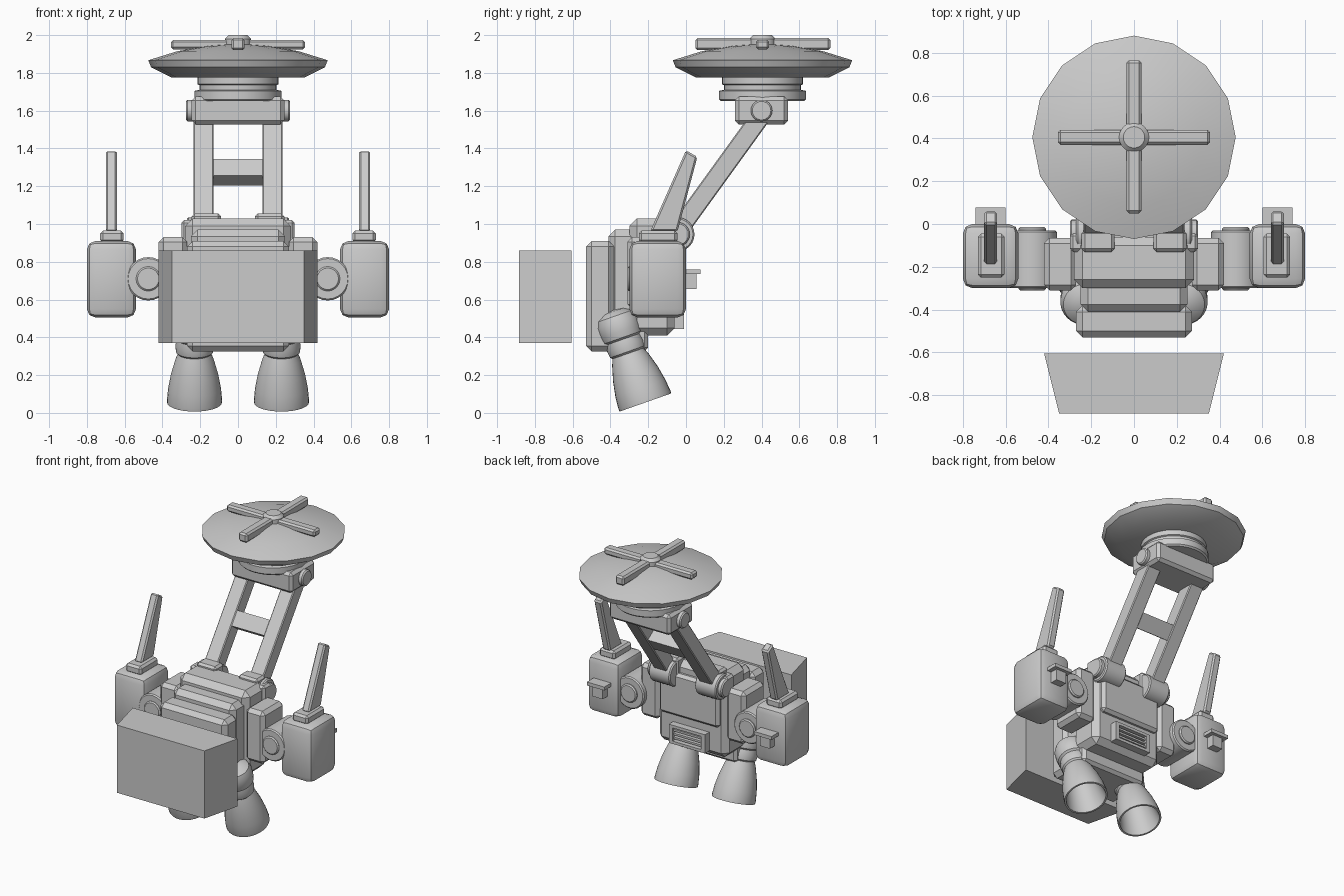
import bpy, bmesh, math
from mathutils import Vector, Matrix

cube = bpy.data.objects.get("Cube")
if cube:
    bpy.data.objects.remove(cube, do_unlink=True)

grey = bpy.data.materials.new("plain grey")
grey.use_nodes = True
grey.diffuse_color = (0.6, 0.6, 0.6, 1)
grey.node_tree.nodes["Principled BSDF"].inputs["Base Color"].default_value = (0.6, 0.6, 0.6, 1)


def finish(bm, name, bevel=0, smooth=False, segments=1):
    bmesh.ops.recalc_face_normals(bm, faces=bm.faces)
    if bevel:
        bmesh.ops.bevel(bm, geom=bm.edges[:], offset=bevel, segments=segments,
                        profile=0.5, affect='EDGES', clamp_overlap=True)
    mesh = bpy.data.meshes.new(name)
    bm.to_mesh(mesh)
    bm.free()
    mesh.materials.append(grey)
    obj = bpy.data.objects.new(name, mesh)
    bpy.context.collection.objects.link(obj)
    if smooth:
        bpy.ops.object.select_all(action='DESELECT')
        obj.select_set(True)
        bpy.context.view_layer.objects.active = obj
        bpy.ops.object.shade_smooth_by_angle(angle=math.radians(35))
    return obj


def box(name, x, y, z, bevel=0, segments=1):
    """Box from (min, max) ranges."""
    bm = bmesh.new()
    bmesh.ops.create_cube(bm, size=1)
    for v in bm.verts:
        v.co = Vector([(a + b) / 2 + c * (b - a) for (a, b), c in zip((x, y, z), v.co)])
    return finish(bm, name, bevel, segments > 1, segments)


def prism(name, outline, axis, low, high, bevel=0):
    """Extrude an outline along x (outline in y, z) or z (outline in x, y)."""
    bm = bmesh.new()
    place = (lambda p, t: (t, *p)) if axis == 'X' else (lambda p, t: (*p, t))
    face = bm.faces.new([bm.verts.new(place(p, low)) for p in outline])
    top = bmesh.ops.extrude_face_region(bm, geom=[face])["geom"]
    shift = Vector(place((0, 0), high - low))
    bmesh.ops.translate(bm, vec=shift, verts=[g for g in top if isinstance(g, bmesh.types.BMVert)])
    return finish(bm, name, bevel)


def lathe(name, profile, origin, axis=(0, 0, 1), sides=32):
    """Spin a (radius, height) profile around an axis."""
    bm = bmesh.new()
    verts = [bm.verts.new((r, 0, h)) for r, h in profile]
    edges = [bm.edges.new(pair) for pair in zip(verts, verts[1:])]
    bmesh.ops.spin(bm, geom=verts + edges, cent=(0, 0, 0), axis=(0, 0, 1),
                   angle=math.tau, steps=sides)
    bmesh.ops.remove_doubles(bm, verts=bm.verts, dist=0.0005)
    turn = Vector(axis).to_track_quat('Z', 'Y').to_matrix().to_4x4()
    bm.transform(Matrix.Translation(origin) @ turn)
    return finish(bm, name, smooth=True)


def cylinder(name, start, end, radius, chamfer=0.008):
    start, end = Vector(start), Vector(end)
    n = (end - start).length
    profile = [(0, 0), (radius - chamfer, 0), (radius, chamfer),
               (radius, n - chamfer), (radius - chamfer, n), (0, n)]
    return lathe(name, profile, start, end - start, 24)


def span(s, a, b):
    return tuple(sorted((s * a, s * b)))


# Torso with stepped front layers
box("torso", (-.28, .28), (-.30, -.06), (.41, 1.03), .04)
box("torso_middle_layer", (-.25, .25), (-.41, -.2), (.36, .97), .035)
box("torso_front_layer", (-.27, .27), (-.53, -.38), (.325, .91), .03)
box("torso_base", (-.26, .26), (-.45, -.20), (.325, .5), .02)
box("back_panel", (-.24, .24), (-.1, -.025), (.64, .95), .02)
prism("front_case", [(-.42, -.605), (.42, -.605), (.35, -.885), (-.35, -.885)], 'Z', .37, .86)

# Back vent with slats
box("vent_backing", (-.12, .12), (-.1, -.045), (.46, .56))
for x in (-.13, .13):
    box("vent_side", (x - .015, x + .015), (-.1, -.01), (.445, .58))
for z in (.445, .56):
    box("vent_rim", (-.13, .13), (-.1, -.01), (z, z + .02))
for i in range(3):
    box("vent_slat", (-.12, .12), (-.1, -.02), (.478 + i * .028, .492 + i * .028))

# Tilted mast and its crossbar
foot, along = Vector((.003, 1.027)), Vector((.586, .81))
across = Vector((-.81, .586))


def mast_bar(name, low, high, start, end, half, bevel=0):
    corners = [foot + along * t + across * w
               for t, w in ((start, -half), (end, -half), (end, half), (start, half))]
    return prism(name, corners, 'X', low, high, bevel)


mast_bar("mast_crossbar", -.15, .15, .25, .36, .045)

for s, side in ((1, "left"), (-1, "right")):
    mast_bar(side + "_mast_arm", *span(s, .13, .235), -.10, .68, .051, .006)
    # Mast hinge
    cylinder(side + "_hinge", (s * .10, -.045, .945), (s * .27, -.045, .945), .09)
    cylinder(side + "_hinge_pin", (s * .26, -.045, .945), (s * .30, -.045, .945), .065)
    box(side + "_hinge_lug", span(s, .09, .245), (-.13, -.03), (.9, 1.055), .015)
    box(side + "_hinge_block", span(s, .2, .30), (-.13, -.04), (.88, 1.02), .015)
    cylinder(side + "_head_pin", (s * .22, .40, 1.60), (s * .275, .40, 1.60), .057)

    # Shoulder
    box(side + "_shoulder_block", span(s, .27, .42), (-.31, -.065), (.55, .93), .025)
    cylinder(side + "_shoulder_joint", (s * .475, -.30, .71), (s * .475, -.03, .71), .115)
    cylinder(side + "_shoulder_pin", (s * .475, -.31, .71), (s * .475, -.015, .71), .065)
    box(side + "_shoulder_link", span(s, .38, .56), (-.25, -.08), (.62, .80), .02)

    # Side pod with fin and rear latch
    box(side + "_pod", span(s, .54, .80), (-.30, 0), (.505, .91), .045, 2)
    box(side + "_pod_cap", span(s, .605, .73), (-.25, -.045), (.90, .965), .015)
    prism(side + "_fin", [(-.19, .96), (-.045, .96), (.06, 1.355), (0, 1.39)],
          'X', *span(s, .64, .70), .01)
    box(side + "_latch", span(s, .63, .71), (-.02, .055), (.655, .74))
    box(side + "_latch_lid", span(s, .60, .74), (-.02, .078), (.735, .76))

    # Thruster nozzle, hollow below
    lathe(side + "_nozzle",
          [(0, .26), (.07, .26), (.105, .16), (.133, 0), (.145, 0), (.146, .015),
           (.14, .08), (.125, .16), (.102, .24), (.088, .275), (.098, .285),
           (.102, .32), (.095, .355), (.108, .365), (.114, .40), (.114, .45),
           (.10, .485), (.06, .51), (0, .52)],
          (s * .23, -.215, .055), (0, -.332, .943))

# Head block and neck
box("head_block", (-.245, .245), (.26, .54), (1.527, 1.675), .02)
lathe("neck", [(0, 1.65), (.22, 1.65), (.23, 1.66), (.23, 1.705), (.205, 1.71),
               (.205, 1.735), (.215, 1.74), (.215, 1.79), (0, 1.79)], (0, .405, 0))

# Dish with cross-shaped feed
lathe("dish", [(0, 1.775), (.35, 1.775), (.46, 1.83), (.475, 1.867),
               (.32, 1.915), (.16, 1.943), (0, 1.955)], (0, .405, 0), sides=16)
box("feed_bar_side", (-.355, .355), (.37, .44), (1.925, 1.975), .012)
box("feed_bar_front", (-.035, .035), (.05, .765), (1.92, 1.985), .012)
cylinder("feed_hub", (0, .405, 1.9), (0, .405, 2.0), .07, .02)
